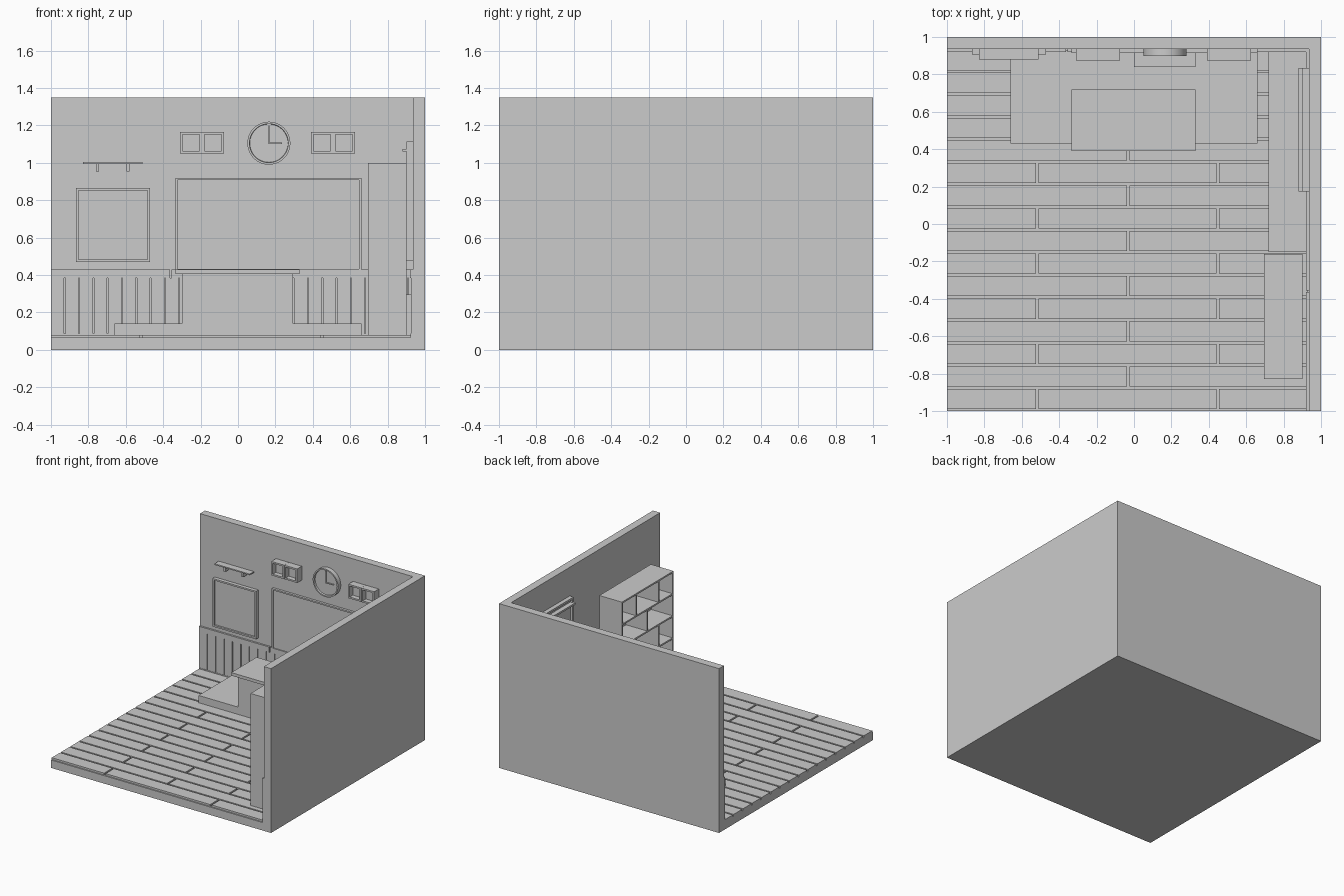
import bpy, bmesh, math

if "Cube" in bpy.data.objects:
    bpy.data.objects.remove(bpy.data.objects["Cube"])

IN = 0.935    # inner face of both walls
FLOOR = 0.065


def add_box(bm, x0, x1, y0, y1, z0, z1):
    vs = bmesh.ops.create_cube(bm, size=1)["verts"]
    for v in vs:
        v.co = ((x0 + x1) / 2 + v.co.x * (x1 - x0),
                (y0 + y1) / 2 + v.co.y * (y1 - y0),
                (z0 + z1) / 2 + v.co.z * (z1 - z0))


def boxes(name, items):
    bm = bmesh.new()
    for b in items:
        add_box(bm, *b)
    me = bpy.data.meshes.new(name)
    bm.to_mesh(me)
    bm.free()
    ob = bpy.data.objects.new(name, me)
    bpy.context.collection.objects.link(ob)
    return ob


def frame_parts(x0, x1, y0, y1, z0, z1, t, panel_y):
    """Rectangular frame facing -y with a recessed panel."""
    return [(x0, x1, y0, y1, z0, z0 + t), (x0, x1, y0, y1, z1 - t, z1),
            (x0, x0 + t, y0, y1, z0 + t, z1 - t),
            (x1 - t, x1, y0, y1, z0 + t, z1 - t),
            (x0 + t, x1 - t, panel_y, y1, z0 + t, z1 - t)]


def to_side(b):
    """Swap x and y, moving a back wall part onto the right wall."""
    x0, x1, y0, y1, z0, z1 = b
    return (y0, y1, x0, x1, z0, z1)


# room shell
boxes("floor_slab", [(-1, 1, -1, 1, 0, FLOOR)])
boxes("back_wall", [(-1, 1, IN, 1, FLOOR, 1.35)])
boxes("right_wall", [(IN, 1, -1, IN, FLOOR, 1.35)])

# staggered floor planks
planks = []
pitch = 0.1208
for r in range(16):
    y0 = -0.99 + r * pitch
    y1 = min(y0 + pitch - 0.013, IN)
    ends = [-1, -0.517, 0.447, IN] if r % 2 == 0 else [-1, -0.03, IN]
    for i in range(len(ends) - 1):
        a = ends[i] + (0.007 if i else 0)
        b = ends[i + 1] - (0.007 if i < len(ends) - 2 else 0)
        planks.append((a, b, y0, y1, FLOOR, 0.08))
boxes("floor_planks", planks)

# wainscot boards and rail on both walls
slats = []
step = 0.0765
x = -1
while x < 0.92:
    slats.append((x, min(x + step - 0.006, 0.925), 0.925, IN, 0.085, 0.385))
    x += step
rail = [(-1, -0.363, 0.92, IN, 0.385, 0.43), (-0.355, IN, 0.92, IN, 0.385, 0.43)]
skirting = [(-1, IN, 0.922, IN, FLOOR, 0.087)]
for label, f in (("back", lambda b: b), ("right", to_side)):
    boxes(label + "_wainscot", [f(b) for b in slats])
    boxes(label + "_rail", [f(b) for b in rail])
    boxes(label + "_skirting", [f(b) for b in skirting])

# boards on the back wall
boxes("notice_board", frame_parts(-0.865, -0.47, 0.905, IN, 0.47, 0.865, 0.013, 0.92))
boxes("white_board", frame_parts(-0.335, 0.66, 0.915, IN, 0.42, 0.92, 0.012, 0.924))
boxes("board_tray", [(0, 0.33, 0.84, IN, 0.41, 0.425)])

# wall shelf with brackets
boxes("wall_shelf", [(-0.83, -0.51, 0.88, IN, 0.995, 1.005)])
boxes("shelf_brackets", [(c - 0.008, c + 0.008, 0.895, IN, 0.955, 0.995)
                         for c in (-0.75, -0.587)])

# pairs of open wall boxes
for label, x0 in (("left", -0.31), ("right", 0.39)):
    parts = []
    for k in range(2):
        a = x0 + k * 0.118
        parts += frame_parts(a, a + 0.117, 0.875, IN, 1.05, 1.165, 0.013, 0.915)
    boxes(label + "_wall_boxes", parts)

# clock turned from a short profile
CX, CZ = 0.165, 1.105
profile = [(0, 0.912), (0.102, 0.912), (0.104, 0.898), (0.115, 0.898), (0.115, IN), (0, IN)]
bm = bmesh.new()
vs = [bm.verts.new((r, y, 0)) for r, y in profile]
es = [bm.edges.new((vs[i], vs[i + 1])) for i in range(len(vs) - 1)]
bmesh.ops.spin(bm, geom=vs + es, cent=(0, 0, 0), axis=(0, 1, 0),
               angle=2 * math.pi, steps=48)
bmesh.ops.remove_doubles(bm, verts=bm.verts, dist=1e-4)
bmesh.ops.recalc_face_normals(bm, faces=bm.faces)
me = bpy.data.meshes.new("clock")
bm.to_mesh(me)
bm.free()
clock = bpy.data.objects.new("clock", me)
clock.location = (CX, 0, CZ)
bpy.context.collection.objects.link(clock)
bpy.context.view_layer.objects.active = clock
clock.select_set(True)
bpy.ops.object.shade_smooth_by_angle(angle=math.radians(30))
boxes("clock_hands", [(CX - 0.003, CX + 0.003, 0.902, 0.912, CZ, CZ + 0.095),
                      (CX - 0.003, CX + 0.07, 0.902, 0.912, CZ - 0.003, CZ + 0.003)])

# platform and desk
boxes("platform", [(-0.66, 0.66, 0.43, IN, FLOOR, 0.14)])
boxes("desk_top", [(-0.335, 0.33, 0.39, 0.72, 0.405, 0.43)])
boxes("desk_body", [(-0.3, 0.295, 0.43, 0.45, 0.14, 0.405),
                    (-0.3, -0.28, 0.45, 0.69, 0.14, 0.405),
                    (0.275, 0.295, 0.45, 0.69, 0.14, 0.405)])

# low cupboard under the window
boxes("low_cupboard", [(0.72, IN, -0.15, IN, FLOOR, 0.295)])

# window on the right wall
boxes("window", [to_side(b) for b in
                 frame_parts(0.175, 0.835, 0.9, IN, 0.475, 1.115, 0.016, 0.918)])
boxes("window_ledge", [(0.88, 0.92, 0.175, 0.835, 1.06, 1.075)])

# bookcase open to the left, with staggered dividers
X0, X1, Y0, Y1, Z0, Z1, T = 0.695, 0.9, -0.83, -0.16, 0.08, 1.0, 0.013
case = [(X1 - T, X1, Y0, Y1, Z0, Z1),
        (X0, X1 - T, Y0, Y0 + T, Z0, Z1), (X0, X1 - T, Y1 - T, Y1, Z0, Z1)]
rows = 5
dz = (Z1 - Z0 - T) / rows
for i in range(rows + 1):
    z = Z0 + i * dz
    case.append((X0, X1 - T, Y0 + T, Y1 - T, z, z + T))
    if i < rows:
        for y in ((-0.35, -0.64) if i % 2 == 0 else (-0.495,)):
            case.append((X0, X1 - T, y - T / 2, y + T / 2, z + T, z + dz))
boxes("bookcase", case)
